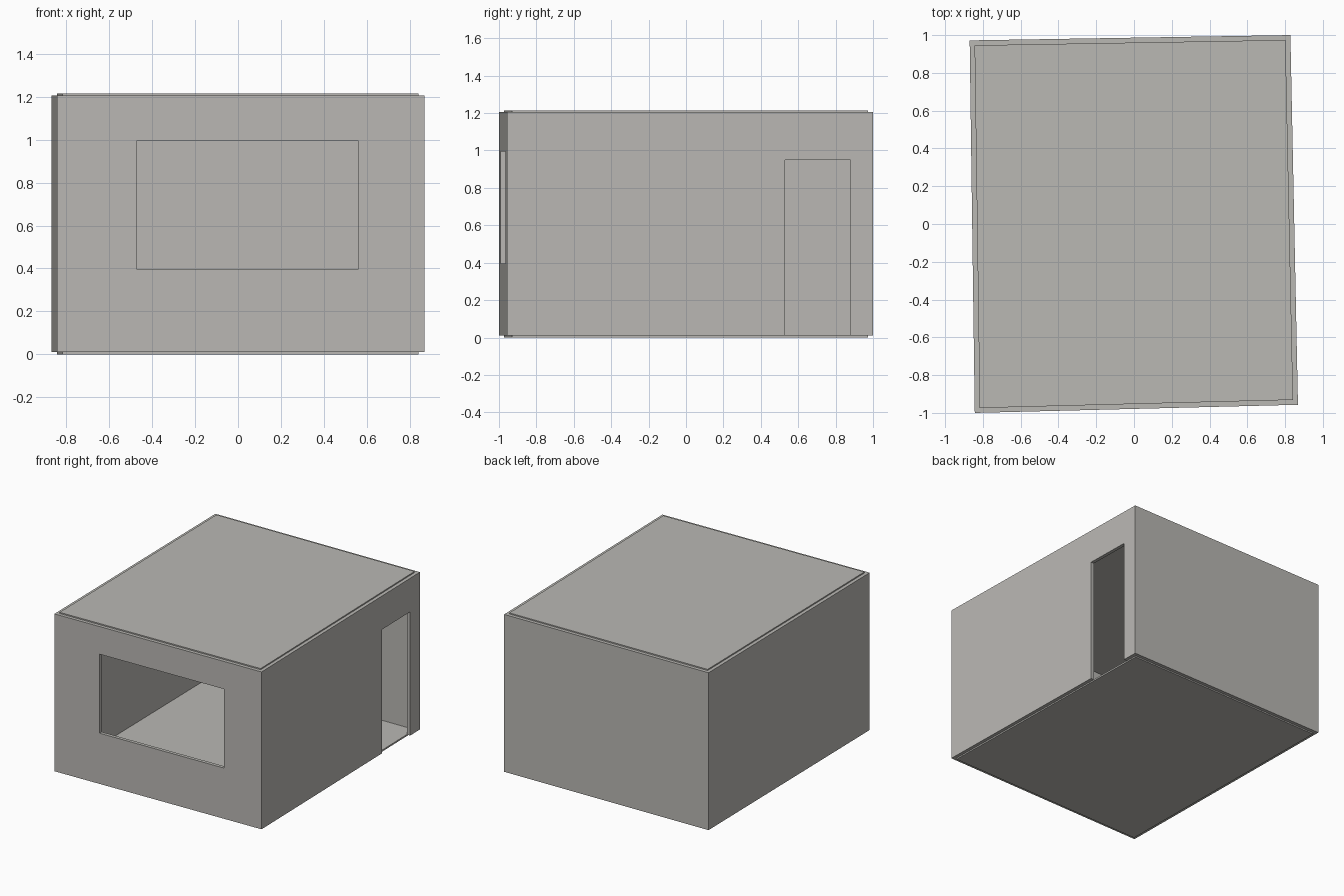
import bpy, bmesh
from math import radians
from mathutils import Matrix

cube = bpy.data.objects.get("Cube")
if cube:
    bpy.data.objects.remove(cube, do_unlink=True)

plaster = bpy.data.materials.new("warm_grey_plaster")
plaster.use_nodes = True
colour = (0.49, 0.48, 0.455, 1)
plaster.diffuse_color = colour
plaster.node_tree.nodes["Principled BSDF"].inputs["Base Color"].default_value = colour

# Slightly skewed room plan, counter-clockwise from the front left of the plan
PLAN = [(-0.843, -1.0), (0.868, -0.957), (0.828, 1.0), (-0.87, 0.972)]
WALL = 0.026
YAW = radians(1.2)
BOTTOM, TOP, HEIGHT = 0.01, 1.205, 1.214


def inset(plan, d):
    """Move every corner inwards by the wall thickness."""
    return [(x - d * (1 if x > 0 else -1), y - d * (1 if y > 0 else -1)) for x, y in plan]


def link(name, bm):
    bmesh.ops.recalc_face_normals(bm, faces=bm.faces)
    mesh = bpy.data.meshes.new(name)
    bm.to_mesh(mesh)
    bm.free()
    mesh.materials.append(plaster)
    obj = bpy.data.objects.new(name, mesh)
    bpy.context.collection.objects.link(obj)
    return obj


def prism(name, plan, z0, z1):
    """Extrude a flat plan between two heights."""
    bm = bmesh.new()
    base = bm.faces.new([bm.verts.new((x, y, z0)) for x, y in plan])
    out = bmesh.ops.extrude_face_region(bm, geom=[base])
    verts = [g for g in out["geom"] if isinstance(g, bmesh.types.BMVert)]
    bmesh.ops.translate(bm, verts=verts, vec=(0, 0, z1 - z0))
    return link(name, bm)


def box(name, centre, size):
    """Box turned to line up with the walls."""
    bm = bmesh.new()
    matrix = Matrix.Translation(centre) @ Matrix.Rotation(YAW, 4, "Z") @ Matrix.Diagonal((*size, 1))
    bmesh.ops.create_cube(bm, size=1, matrix=matrix)
    return link(name, bm)


def cut(target, cutter):
    """Subtract the cutter, then remove it."""
    cutter.hide_render = True
    mod = target.modifiers.new("cut", "BOOLEAN")
    mod.operation = "DIFFERENCE"
    mod.solver = "EXACT"
    mod.object = cutter
    bpy.context.view_layer.update()
    graph = bpy.context.evaluated_depsgraph_get()
    mesh = bpy.data.meshes.new_from_object(target.evaluated_get(graph))
    target.modifiers.clear()
    target.data = mesh
    bpy.data.objects.remove(cutter, do_unlink=True)


# Walls: hollow shell with a wide front window and a side doorway
inner = inset(PLAN, WALL)
walls = prism("walls", PLAN, BOTTOM, TOP)
cut(walls, prism("room_void", inner, -0.2, 1.5))
cut(walls, box("window_opening", (0.045, -0.98, 0.695), (1.03, 0.2, 0.6)))
cut(walls, box("door_opening", (0.835, 0.705, 0.45), (0.2, 0.35, 1.0)))

# Floor and ceiling slabs fit between the walls and stand slightly proud
prism("floor_slab", inner, 0, BOTTOM + 0.002)
prism("ceiling_slab", inner, TOP - 0.002, HEIGHT)
